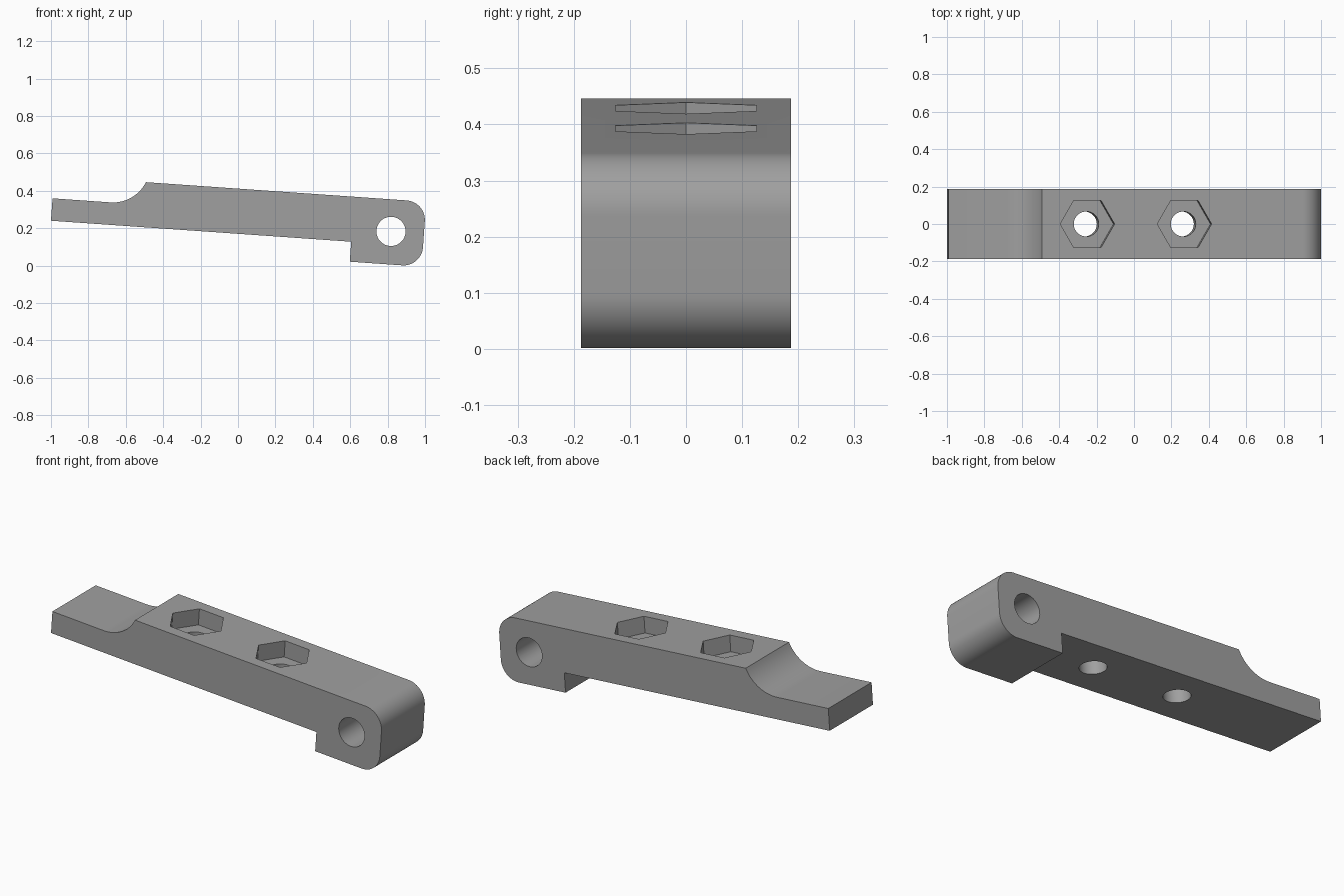
import bpy, bmesh, math
from mathutils import Matrix

if "Cube" in bpy.data.objects:
    bpy.data.objects.remove(bpy.data.objects["Cube"])

TILT = Matrix.Translation((-1, 0, 0.24)) @ Matrix.Rotation(math.radians(4), 4, 'Y')
HALF_WIDTH = 0.187
TOP, BOTTOM, END = 0.241, -0.107, 1.994

grey = bpy.data.materials.new("grey")
grey.diffuse_color = (0.35, 0.35, 0.35, 1)
grey.use_nodes = True
grey.node_tree.nodes["Principled BSDF"].inputs["Base Color"].default_value = grey.diffuse_color


def arc(cx, cz, r, a0, a1, n=16):
    """Points on an arc, angles in degrees."""
    angles = [math.radians(a0 + (a1 - a0) * i / n) for i in range(n + 1)]
    return [(cx + r * math.cos(a), cz + r * math.sin(a)) for a in angles]


def new_object(name, bm):
    bmesh.ops.recalc_face_normals(bm, faces=bm.faces)
    mesh = bpy.data.meshes.new(name)
    bm.to_mesh(mesh)
    bm.free()
    mesh.materials.append(grey)
    obj = bpy.data.objects.new(name, mesh)
    bpy.context.collection.objects.link(obj)
    obj.matrix_world = TILT
    return obj


def cutter(name, sides, radius, depth, matrix):
    bm = bmesh.new()
    bmesh.ops.create_cone(bm, cap_ends=True, segments=sides, radius1=radius,
                          radius2=radius, depth=depth, matrix=matrix)
    obj = new_object(name, bm)
    obj.hide_render = True
    return obj


# Lever body: side profile with scooped tab, rounded nose and stepped foot
R = 0.104
scoop_r = 0.198
scoop_end = math.degrees(math.acos((scoop_r - (TOP - 0.12)) / scoop_r))
profile = [(0, 0), (1.609, 0), (1.609, BOTTOM)]
profile += arc(END - R, BOTTOM + R, R, -90, 0)
profile += arc(END - R, TOP - R, R, 0, 90)
profile += arc(0.31, 0.12 + scoop_r, scoop_r, -90 + scoop_end, -90)
profile += [(0, 0.12)]

bm = bmesh.new()
face = bm.faces.new([bm.verts.new((x, -HALF_WIDTH, z)) for x, z in profile])
side = bmesh.ops.extrude_face_region(bm, geom=[face])
bmesh.ops.translate(bm, vec=(0, 2 * HALF_WIDTH, 0),
                    verts=[v for v in side["geom"] if isinstance(v, bmesh.types.BMVert)])
body = new_object("lever_body", bm)

# Pivot hole across the nose
cutters = [cutter("pivot_cutter", 48, 0.078, 1,
                  Matrix.Translation((1.8175, 0, 0.07)) @ Matrix.Rotation(math.pi / 2, 4, 'X'))]

# Two bolt holes with hexagonal nut pockets
POCKET = 0.09
for i, x in enumerate((0.736, 1.256)):
    cutters.append(cutter(f"bolt_cutter_{i}", 48, 0.067, 1, Matrix.Translation((x, 0, 0.1))))
    cutters.append(cutter(f"nut_cutter_{i}", 6, 0.1455, 0.4,
                          Matrix.Translation((x, 0, TOP - POCKET + 0.2))
                          @ Matrix.Rotation(math.pi / 2, 4, 'Z')))

for c in cutters:
    mod = body.modifiers.new(c.name, 'BOOLEAN')
    mod.operation = 'DIFFERENCE'
    mod.solver = 'EXACT'
    mod.object = c

# Bake the cuts, then remove the cutters
bpy.context.view_layer.update()
evaluated = body.evaluated_get(bpy.context.evaluated_depsgraph_get())
mesh = bpy.data.meshes.new_from_object(evaluated)
body.modifiers.clear()
body.data = mesh
for c in cutters:
    bpy.data.objects.remove(c)

bpy.ops.object.select_all(action='DESELECT')
body.select_set(True)
bpy.context.view_layer.objects.active = body
bpy.ops.object.shade_smooth_by_angle(angle=math.radians(25))
